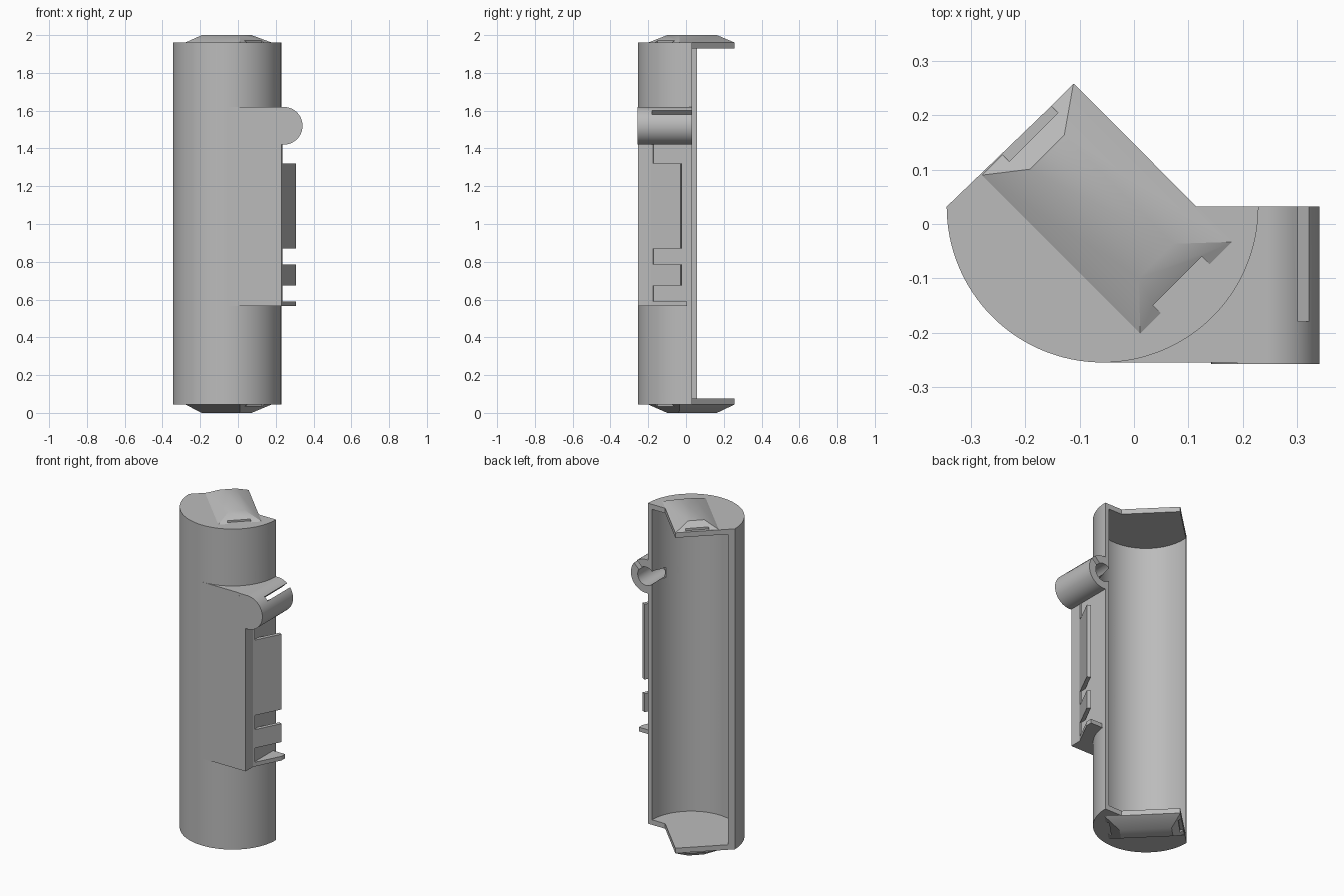
import bpy, bmesh, math
from mathutils import Vector

cube = bpy.data.objects.get("Cube")
if cube:
    bpy.data.objects.remove(cube)

GREY = (0.5, 0.5, 0.5, 1)
mat = bpy.data.materials.new("light_grey")
mat.use_nodes = True
mat.diffuse_color = GREY
mat.node_tree.nodes["Principled BSDF"].inputs["Base Color"].default_value = GREY

CX, CY, R, RI = -0.058, 0.032, 0.287, 0.26
BOTTOM, TOP, WALL = 0.045, 1.96, 0.03


def loft(name, lower, upper):
    """Closed solid between two matching rings of 3D points."""
    bm = bmesh.new()
    a = [bm.verts.new(p) for p in lower]
    b = [bm.verts.new(p) for p in upper]
    bm.faces.new(a[::-1])
    bm.faces.new(b)
    n = len(a)
    for i in range(n):
        j = (i + 1) % n
        bm.faces.new((a[i], a[j], b[j], b[i]))
    bmesh.ops.recalc_face_normals(bm, faces=bm.faces)
    me = bpy.data.meshes.new(name)
    bm.to_mesh(me)
    bm.free()
    me.materials.append(mat)
    ob = bpy.data.objects.new(name, me)
    bpy.context.collection.objects.link(ob)
    return ob


def prism(name, pts, z0, z1):
    return loft(name, [(x, y, z0) for x, y in pts], [(x, y, z1) for x, y in pts])


def prism_y(name, pts, y0, y1):
    return loft(name, [(x, y0, z) for x, z in pts], [(x, y1, z) for x, z in pts])


def arc(cx, cy, r, a0, a1, n):
    angles = [math.radians(a0 + (a1 - a0) * i / n) for i in range(n + 1)]
    return [(cx + r * math.cos(a), cy + r * math.sin(a)) for a in angles]


def cut(ob, cutters):
    bpy.context.view_layer.objects.active = ob
    for c in cutters:
        m = ob.modifiers.new("cut", "BOOLEAN")
        m.operation, m.solver, m.object = "DIFFERENCE", "EXACT", c
        bpy.ops.object.modifier_apply(modifier=m.name)


def smooth(ob):
    bpy.ops.object.select_all(action="DESELECT")
    ob.select_set(True)
    bpy.context.view_layer.objects.active = ob
    bpy.ops.object.shade_smooth_by_angle(angle=math.radians(30))


# Half-round body with pointed end caps
outline = arc(CX, CY, R, 180, 360, 64) + [(0.115, CY), (-0.11, 0.258)]
body = prism("battery_body", outline, BOTTOM, TOP)

# Square side block and the round lug on it
HX, HZ, HR = 0.242, 1.52, 0.1
side_block = prism("side_block", [(CX, CY), (CX, CY - R), (0.229, CY - R), (0.229, CY)], 0.565, 1.62)
lug = prism_y("hinge_lug", arc(HX, HZ, HR, 0, 352.5, 47), -0.258, CY)
lug_neck = prism_y("lug_neck", [(0.19, 1.42), (HX, 1.42), (HX, 1.62), (0.19, 1.62)], -0.258, CY)

# Cutters: open cavity, lug bore, diagonal lug slot, wall notch
cavity = prism("cavity_cutter", arc(CX, CY, RI, 180, 360, 64) + [(CX + RI, 0.5), (CX - RI, 0.5)],
               BOTTOM + WALL, TOP - WALL)
bore = prism_y("bore_cutter", arc(HX, HZ, 0.055, 0, 352.5, 47), -0.18, 0.1)
d, n = Vector((1, 1)).normalized(), Vector((-1, 1)).normalized()
centre = Vector((HX, HZ))
slot = prism_y("slot_cutter", [centre + d * u + n * v for u, v in
               ((0, -0.014), (0.15, -0.014), (0.15, 0.014), (0, 0.014))], -0.18, 0.1)
notch = prism_y("notch_cutter", [(0.12, 1.49), (HX, 1.49), (HX, 1.55), (0.12, 1.55)], -0.07, 0.1)
cutters = [cavity, bore, slot, notch]
for part in (body, side_block, lug, lug_neck):
    cut(part, cutters)
    smooth(part)
for c in cutters:
    bpy.data.objects.remove(c)


# Tapered terminal bosses on both end caps, in diagonal axes
def diag(u, v, z):
    """u runs along (+x, -y), v along (+x, +y)."""
    return ((u + v) / 2, (v - u) / 2, z)


def rect(u0, u1, v0, v1, z):
    return [diag(u0, v0, z), diag(u1, v0, z), diag(u1, v1, z), diag(u0, v1, z)]


for label, z, s in (("top", TOP, 1), ("bottom", BOTTOM, -1)):
    boss = loft(label + "_terminal_boss", rect(-0.37, 0.213, -0.19, 0.147, z),
                rect(-0.292, 0.108, -0.09, 0.035, z + s * (0.04 if s > 0 else BOTTOM)))
    slots = [loft("boss_slot_cutter", rect(u, u + w, -0.115, 0.065, z - 0.02),
                  rect(u, u + w, -0.115, 0.065, z + 0.02))
             for u, w in ((0.185, 0.1), (-0.445, 0.1))]
    cut(boss, slots)
    smooth(boss)
    for c in slots:
        bpy.data.objects.remove(c)

# Slanted spring clip leaves with a continuous root strip
root, tip = Vector((0.229, -0.185)), Vector((0.308, -0.03))
along = (tip - root).normalized()
back = Vector((-along.y, along.x)) * 0.022


def leaf(name, length, z0, z1):
    start = root - along * 0.03
    end = root + along * length
    prism(name, [start, end, end + back, start + back], z0, z1)


full = (tip - root).length
leaf("clip_root", 0.012, 0.565, 1.45)
leaf("large_clip_leaf", full, 0.87, 1.32)
leaf("small_clip_leaf", full, 0.675, 0.785)

# Bottom shelf below the clips
prism("clip_shelf", [(0.2, -0.185), root, tip, (0.308, 0.005), (0.2, 0.005)], 0.565, 0.59)
